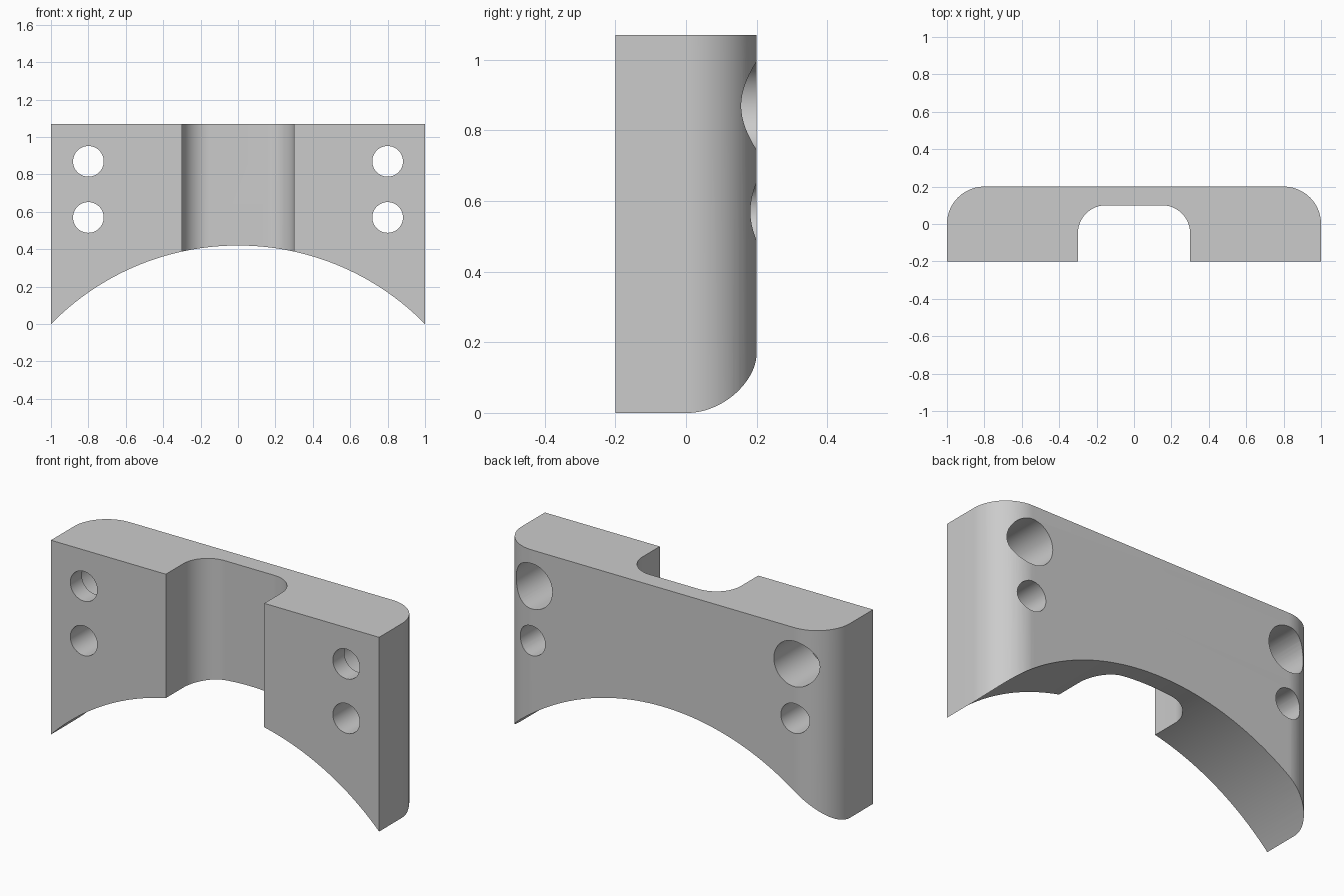
import bpy, bmesh, math
from mathutils import Vector

cube = bpy.data.objects.get("Cube")
if cube:
    bpy.data.objects.remove(cube, do_unlink=True)

# Single grey material
grey = bpy.data.materials.new("light_grey")
grey.use_nodes = True
colour = (0.6, 0.6, 0.6, 1)
grey.diffuse_color = colour
grey.node_tree.nodes["Principled BSDF"].inputs["Base Color"].default_value = colour


def arc(cx, cy, r, start, end, steps=24):
    """Points along a circular arc, angles in degrees."""
    angles = [math.radians(start + (end - start) * i / steps) for i in range(steps + 1)]
    return [(cx + r * math.cos(a), cy + r * math.sin(a)) for a in angles]


def prism(name, points, direction):
    """Extrude a closed outline of 3D points along a direction."""
    bm = bmesh.new()
    face = bm.faces.new([bm.verts.new(p) for p in points])
    moved = bmesh.ops.extrude_face_region(bm, geom=[face])["geom"]
    bmesh.ops.translate(bm, vec=Vector(direction),
                        verts=[v for v in moved if isinstance(v, bmesh.types.BMVert)])
    bmesh.ops.recalc_face_normals(bm, faces=bm.faces)
    mesh = bpy.data.meshes.new(name)
    bm.to_mesh(mesh)
    bm.free()
    obj = bpy.data.objects.new(name, mesh)
    bpy.context.collection.objects.link(obj)
    mesh.materials.append(grey)
    return obj


def cut(target, outline, y_start, y_end):
    """Remove a shape drawn in the XZ plane and extruded along y."""
    cutter = prism("cutter", [(x, y_start, z) for x, z in outline], (0, y_end - y_start, 0))
    cutter.hide_render = True
    mod = target.modifiers.new("cut", "BOOLEAN")
    mod.operation = "DIFFERENCE"
    mod.solver = "EXACT"
    mod.object = cutter
    bpy.context.view_layer.objects.active = target
    bpy.ops.object.modifier_apply(modifier=mod.name)
    bpy.data.objects.remove(cutter, do_unlink=True)


# Bracket body: plan outline with rounded back corners and a front channel
right_half = [(0.3, -0.2), (1, -0.2)] + arc(0.8, 0, 0.2, 0, 90)
left_half = arc(-0.8, 0, 0.2, 90, 180) + [(-1, -0.2), (-0.3, -0.2)]
channel = arc(-0.15, -0.05, 0.15, 180, 90) + arc(0.15, -0.05, 0.15, 90, 0)
bottom, top = -0.2, 1.07
bracket = prism("bracket", [(x, y, bottom) for x, y in right_half + left_half + channel],
                (0, 0, top - bottom))

# Curved saddle underneath
saddle = arc(0, -0.98, 1.4, 40, 140, 96) + [(-1.2, -0.5), (1.2, -0.5)]
cut(bracket, saddle, -0.5, 0.5)

# Bolt holes, the upper pair counterbored from the back
for side in (-1, 1):
    for z in (0.57, 0.87):
        cut(bracket, arc(side * 0.8, z, 0.082, 0, 360, 48)[:-1], -0.5, 0.5)
    cut(bracket, arc(side * 0.8, 0.87, 0.125, 0, 360, 48)[:-1], -0.1, 0.5)

# Smooth curves with crisp edges
bpy.ops.object.select_all(action="DESELECT")
bracket.select_set(True)
bpy.context.view_layer.objects.active = bracket
bpy.ops.object.shade_smooth_by_angle(angle=math.radians(30))
